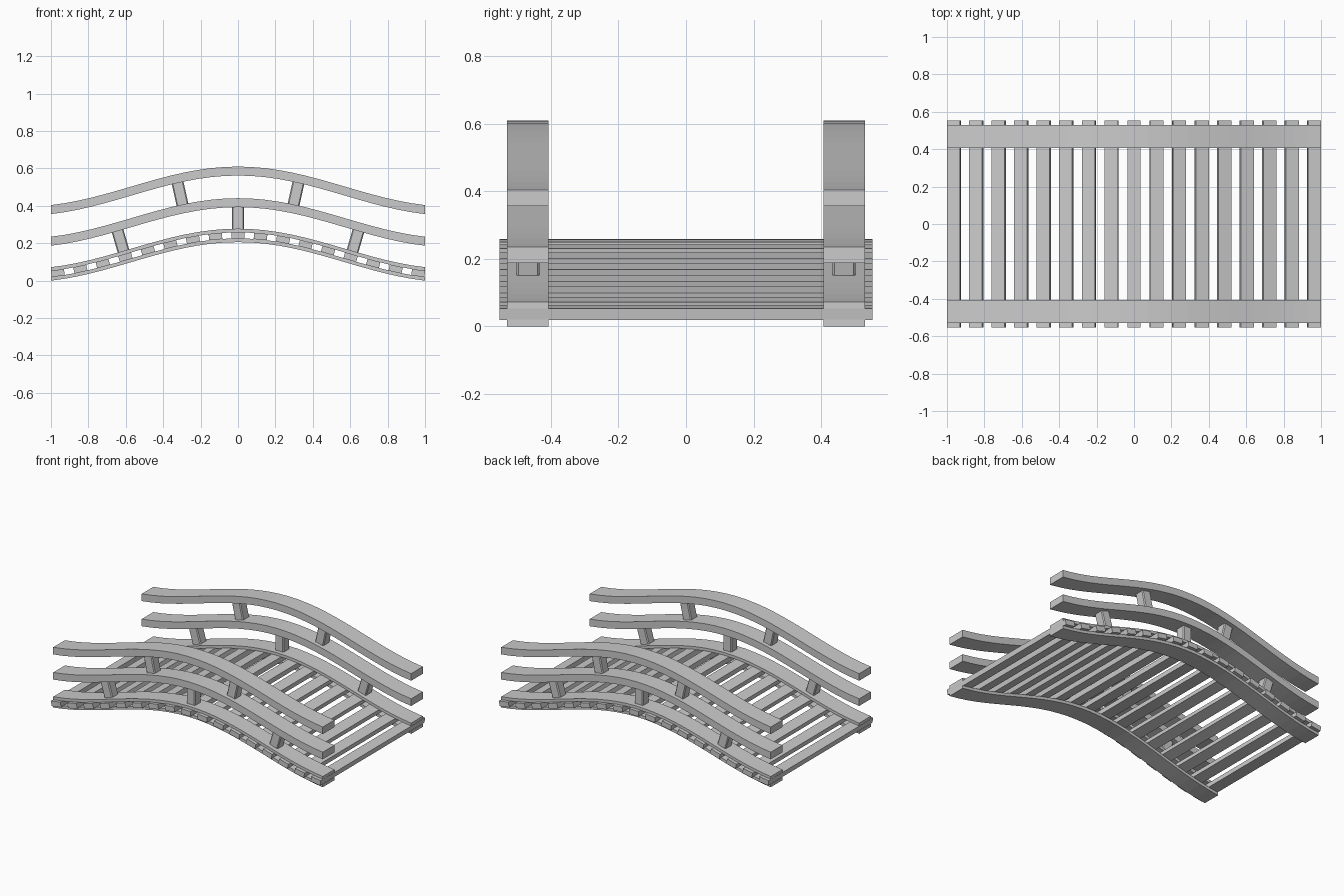
import bpy, bmesh, math
from mathutils import Matrix, Vector

if "Cube" in bpy.data.objects:
    bpy.data.objects.remove(bpy.data.objects["Cube"])

AMP, FREQ = 0.107, 2.75
RAIL_Y0, RAIL_Y1 = 0.407, 0.53


def drop(x):
    """Height of the bridge arch relative to its crown."""
    return AMP * (math.cos(FREQ * x) - 1)


def slope_angle(x):
    return math.atan(-AMP * FREQ * math.sin(FREQ * x))


def finish(name, bm):
    bmesh.ops.recalc_face_normals(bm, faces=bm.faces)
    mesh = bpy.data.meshes.new(name)
    bm.to_mesh(mesh)
    bm.free()
    obj = bpy.data.objects.new(name, mesh)
    bpy.context.collection.objects.link(obj)
    return obj


def arched_beam(name, z0, z1, side, segments=28):
    """Rectangular beam following the arch; z0/z1 are crown heights."""
    bm = bmesh.new()
    rings = []
    for i in range(segments + 1):
        x = -1 + 2 * i / segments
        d = drop(x)
        rings.append([bm.verts.new((x, side * y, z + d)) for y, z in
                      ((RAIL_Y0, z0), (RAIL_Y1, z0), (RAIL_Y1, z1), (RAIL_Y0, z1))])
    for a, b in zip(rings, rings[1:]):
        for k in range(4):
            bm.faces.new((a[k], a[(k + 1) % 4], b[(k + 1) % 4], b[k]))
    bm.faces.new(rings[0])
    bm.faces.new(rings[-1])
    return finish(name, bm)


def tilted_box(name, x, y, z, size, bevel_axis=None, bevel=0.0):
    """Box centred on (x, z above the arch) and tilted square to the slope."""
    bm = bmesh.new()
    bmesh.ops.create_cube(bm, size=1)
    bmesh.ops.scale(bm, vec=size, verts=bm.verts)
    if bevel:
        edges = [e for e in bm.edges
                 if abs((e.verts[0].co - e.verts[1].co).normalized()[bevel_axis]) > 0.9]
        bmesh.ops.bevel(bm, geom=edges, offset=bevel, segments=1, affect='EDGES')
    rot = Matrix.Rotation(-slope_angle(x), 4, 'Y')
    bm.transform(Matrix.Translation(Vector((x, y, z + drop(x)))) @ rot)
    return finish(name, bm)


# Deck planks, clamped between the lower and upper stringers
for i in range(17):
    x = -0.9635 + 1.927 * i / 16
    tilted_box(f"plank_{i + 1}", x, 0, 0.242, (0.071, 1.106, 0.034))

for side, label in ((-1, "front"), (1, "back")):
    # Stringers and handrails
    arched_beam(f"{label}_lower_stringer", 0.206, 0.226, side)
    arched_beam(f"{label}_upper_stringer", 0.258, 0.278, side)
    arched_beam(f"{label}_middle_rail", 0.393, 0.441, side)
    arched_beam(f"{label}_top_rail", 0.562, 0.610, side)
    # Posts: three under the middle rail, two under the top rail
    for n, x in enumerate((-0.628, 0, 0.628)):
        tilted_box(f"{label}_lower_post_{n + 1}", x, side * 0.468, 0.3355,
                   (0.064, 0.067, 0.122), 2, 0.006)
    for n, x in enumerate((-0.31, 0.31)):
        tilted_box(f"{label}_upper_post_{n + 1}", x, side * 0.468, 0.5015,
                   (0.064, 0.067, 0.128), 2, 0.006)
